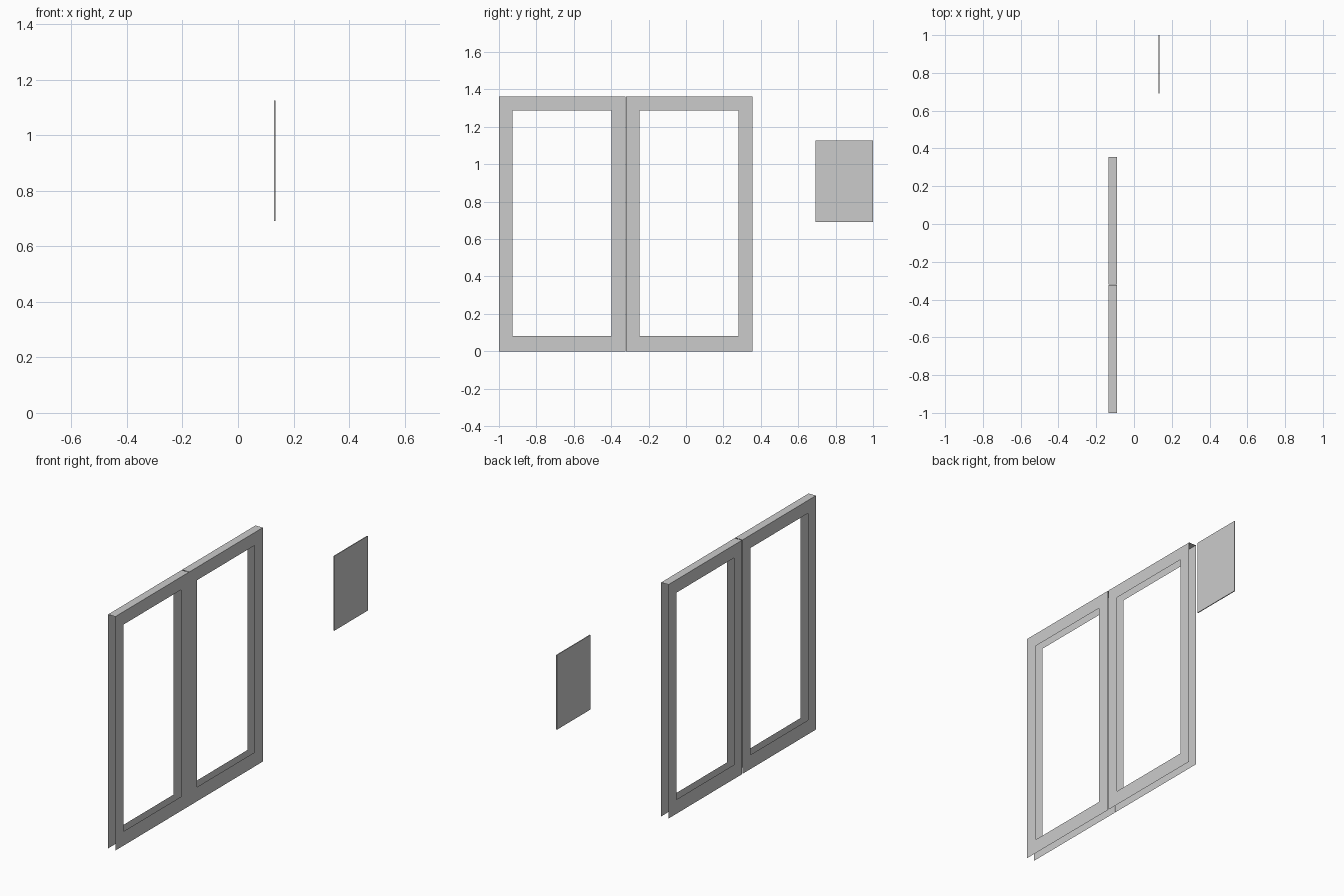
import bpy, bmesh

if "Cube" in bpy.data.objects:
    bpy.data.objects.remove(bpy.data.objects["Cube"])

X_BACK, X_FRONT = -0.136, -0.089
WIDTH, HEIGHT = 0.676, 1.361


def finish(bm, name, location=(0, 0, 0)):
    mesh = bpy.data.meshes.new(name)
    bm.to_mesh(mesh)
    bm.free()
    obj = bpy.data.objects.new(name, mesh)
    obj.location = location
    bpy.context.collection.objects.link(obj)
    return obj


def rect(bm, x, y0, y1, z0, z1):
    return [bm.verts.new((x, y, z)) for y, z in
            ((y0, z0), (y1, z0), (y1, z1), (y0, z1))]


def window_frame(name, y):
    bm = bmesh.new()
    tops = []
    # Front and back rings, each a flat sheet with mitred corners
    for x, facing in ((X_BACK, -1), (X_FRONT, 1)):
        outer = rect(bm, x, 0, WIDTH, 0, HEIGHT)
        inner = rect(bm, x, 0.073, 0.602, 0.083, 1.286)
        for i in range(4):
            j = (i + 1) % 4
            quad = [outer[i], outer[j], inner[j], inner[i]]
            bm.faces.new(quad[::facing])
        tops.append(outer[2:])
    # Top strip joins the rings; ends and underside stay open
    (b1, b0), (f1, f0) = tops
    bm.faces.new((b0, f0, f1, b1))
    return finish(bm, name, (0, y, 0))


window_frame("left_window_frame", -1.0)
window_frame("right_window_frame", -0.321)

# Thin separate panel
bm = bmesh.new()
bmesh.ops.create_cube(bm, size=1)
bmesh.ops.scale(bm, vec=(0.005, 0.308, 0.434), verts=bm.verts)
finish(bm, "thin_panel", (0.1325, 0.846, 0.909))
